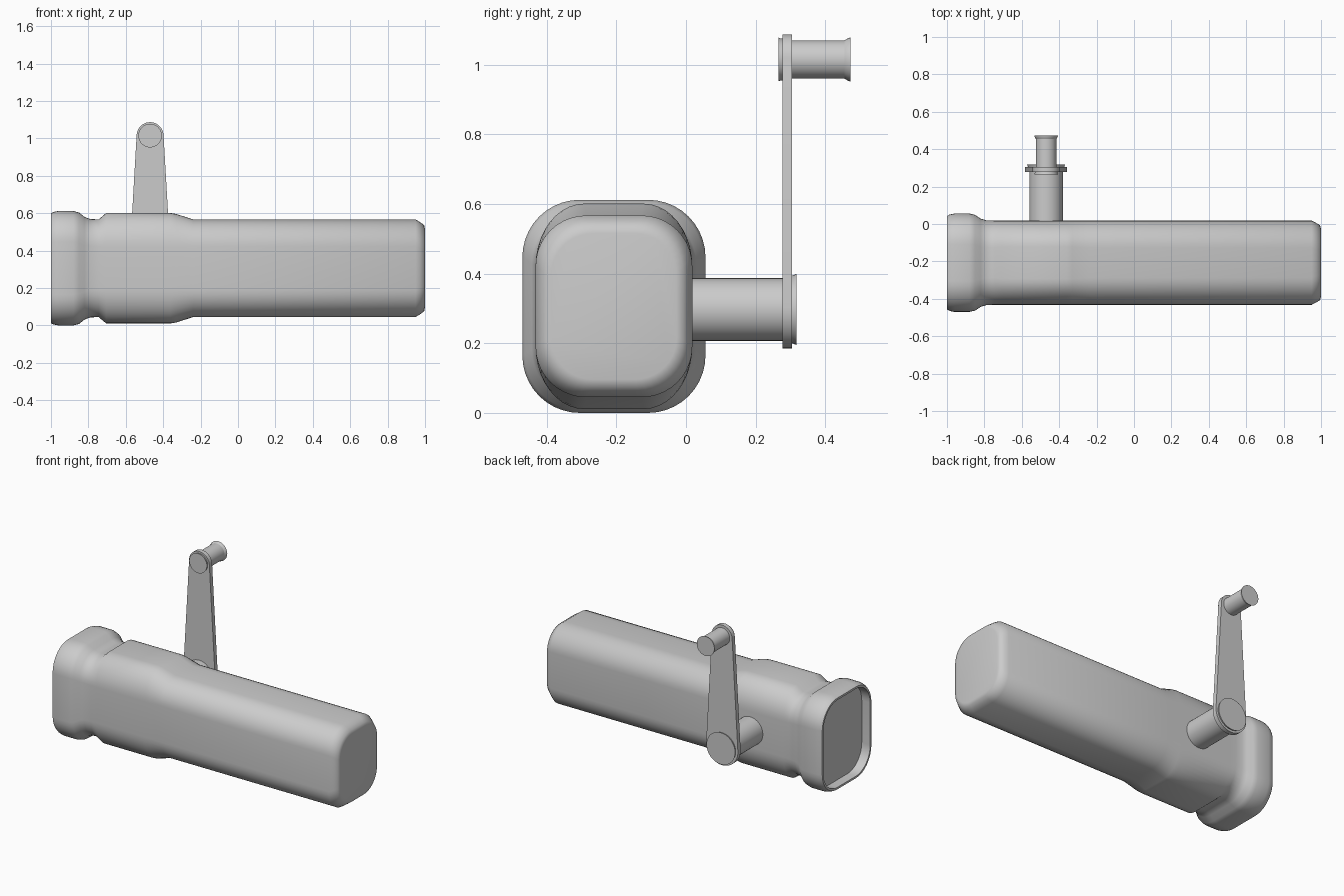
import bpy, bmesh, math

if "Cube" in bpy.data.objects:
    bpy.data.objects.remove(bpy.data.objects["Cube"])

grey = bpy.data.materials.new("plain_grey")
grey.diffuse_color = (0.6, 0.6, 0.6, 1)
grey.use_nodes = True
grey.node_tree.nodes["Principled BSDF"].inputs["Base Color"].default_value = grey.diffuse_color


def loft(name, rings, angle):
    """Skin a list of equal-length rings and cap both ends."""
    bm = bmesh.new()
    vs = [[bm.verts.new(p) for p in r] for r in rings]
    n = len(rings[0])
    for a, b in zip(vs, vs[1:]):
        for i in range(n):
            j = (i + 1) % n
            bm.faces.new((a[i], a[j], b[j], b[i]))
    bm.faces.new(vs[0])
    bm.faces.new(vs[-1])
    bmesh.ops.recalc_face_normals(bm, faces=bm.faces)
    me = bpy.data.meshes.new(name)
    bm.to_mesh(me)
    bm.free()
    me.materials.append(grey)
    ob = bpy.data.objects.new(name, me)
    bpy.context.collection.objects.link(ob)
    bpy.ops.object.select_all(action='DESELECT')
    ob.select_set(True)
    bpy.context.view_layer.objects.active = ob
    bpy.ops.object.shade_smooth_by_angle(angle=math.radians(angle))
    return ob


def rounded_section(x, hw, hh, ry, rz, steps=10):
    """Rounded rectangle across the body at station x."""
    pts = []
    for k, (sy, sz) in enumerate([(1, 1), (-1, 1), (-1, -1), (1, -1)]):
        for i in range(steps + 1):
            a = math.pi / 2 * (k + i / steps)
            pts.append((x, -0.207 + sy * (hw - ry) + ry * math.cos(a),
                        0.306 + sz * (hh - rz) + rz * math.sin(a)))
    return pts


def turned(name, x, z, profile, n=40):
    """Round part along y from (y, radius) pairs."""
    rings = [[(x + r * math.cos(2 * math.pi * i / n), y,
               z + r * math.sin(2 * math.pi * i / n)) for i in range(n)]
             for y, r in profile]
    return loft(name, rings, 30)


# main body: recessed butt end, flared collar, swollen section, long barrel
stations = [
    (-0.94, 0.238, 0.281, 0.145, 0.145),
    (-1.00, 0.238, 0.281, 0.145, 0.145),
    (-1.00, 0.250, 0.294, 0.155, 0.155),
    (-0.985, 0.258, 0.301, 0.16, 0.16),
    (-0.96, 0.263, 0.306, 0.165, 0.165),
    (-0.88, 0.263, 0.306, 0.165, 0.165),
    (-0.85, 0.256, 0.298, 0.16, 0.16),
    (-0.82, 0.236, 0.274, 0.15, 0.15),
    (-0.79, 0.227, 0.263, 0.145, 0.145),
    (-0.745, 0.225, 0.261, 0.145, 0.145),
    (-0.705, 0.225, 0.295, 0.14, 0.18),
    (-0.36, 0.225, 0.295, 0.14, 0.18),
    (-0.33, 0.225, 0.29, 0.14, 0.175),
    (-0.24, 0.225, 0.261, 0.145, 0.145),
    (0.95, 0.225, 0.261, 0.145, 0.145),
    (0.975, 0.212, 0.245, 0.14, 0.14),
    (0.995, 0.20, 0.231, 0.135, 0.135),
    (1.00, 0.18, 0.21, 0.12, 0.12),
]
loft("body", [rounded_section(*s) for s in stations], 60)

# crank arm: tapered plate with round ends
X, Z0, Z1, R0, R1 = -0.47, 0.298, 1.015, 0.113, 0.072
tilt = math.asin((R0 - R1) / (Z1 - Z0))
outline = []
for zc, r, a0, a1 in ((Z1, R1, tilt, math.pi - tilt),
                      (Z0, R0, math.pi - tilt, 2 * math.pi + tilt)):
    for i in range(21):
        a = a0 + (a1 - a0) * i / 20
        outline.append((X + r * math.cos(a), zc + r * math.sin(a)))
loft("crank_arm", [[(x, y, z) for x, z in outline] for y in (0.277, 0.305)], 30)

# shaft from the body, with its outer cap
turned("crank_shaft", X, 0.297, [(-0.05, 0.09), (0.28, 0.09)])
turned("shaft_cap", X, 0.297, [(0.30, 0.097), (0.308, 0.098), (0.317, 0.102)])

# grip knob with flared end, and its rivet head on the inner face of the arm
turned("grip_knob", X, Z1, [(0.30, 0.055), (0.455, 0.055), (0.467, 0.062), (0.472, 0.063)])
turned("grip_rivet", X, Z1, [(0.265, 0.063), (0.27, 0.061), (0.28, 0.06)])
